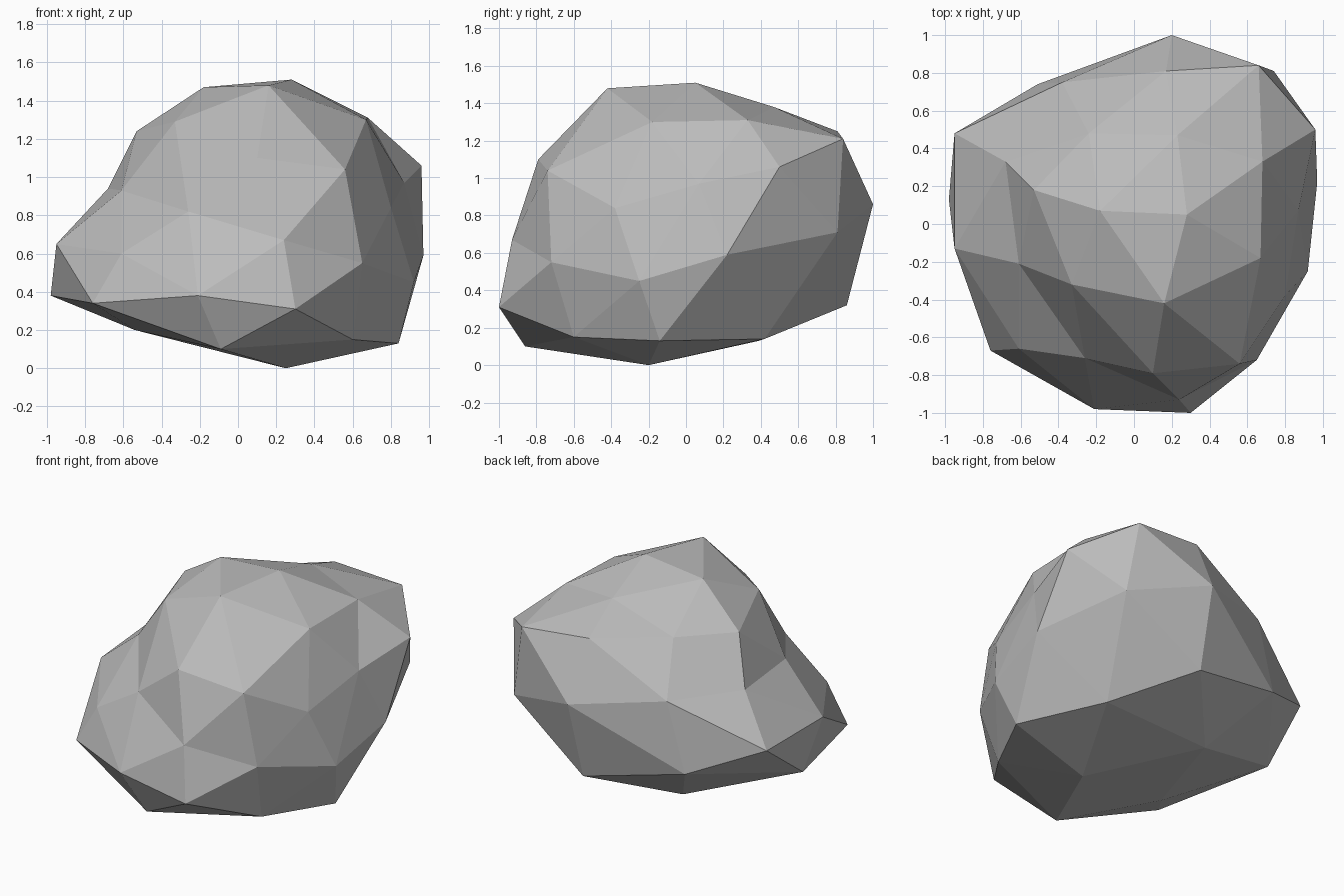
import bpy
import bmesh
from itertools import combinations

default_cube = bpy.data.objects.get("Cube")
if default_cube:
    bpy.data.objects.remove(default_cube, do_unlink=True)

# The boulder is a warped icosahedron, split once.
# Main corners of the boulder, one letter each.
corners = {
    "A": (.28, .05, 1.51),
    "B": (.1, -.79, 1.1),
    "C": (.8, -.38, .84),
    "D": (.3, -1, .31),
    "E": (.84, -.14, .13),
    "F": (.96, .5, 1.06),
    "G": (-.53, .18, 1.24),
    "H": (-.61, -.66, .6),
    "I": (-.54, -.38, .2),
    "J": (.17, .81, 1.25),
    "K": (-.95, .48, .65),
    "L": (.18, .86, .32),
}

# Break points of the edges that run between two corners.
crown_breaks = {
    "AB": (.16, -.42, 1.48),
    "AC": (.67, -.18, 1.3),
    "AF": (.68, .33, 1.31),
    "AG": (-.18, .07, 1.47),
    "AJ": (.23, .47, 1.38),
}
front_breaks = {
    "BC": (.56, -.74, 1.04),
    "BD": (.24, -.93, .67),
    "BG": (-.33, -.32, 1.29),
    "BH": (-.26, -.71, .82),
    "CD": (.65, -.72, .55),
    "DH": (-.21, -.98, .38),
}
side_breaks = {
    "CE": (.92, -.25, .45),
    "CF": (.87, .07, .97),
    "EF": (.97, .22, .59),
    "GH": (-.61, -.21, .93),
    "GK": (-.68, .33, .94),
    "HK": (-.95, -.13, .65),
    "IK": (-.98, .13, .38),
    "HI": (-.76, -.67, .34),
}
back_breaks = {
    "FJ": (.66, .84, 1.21),
    "FL": (.74, .81, .71),
    "GJ": (-.24, .48, 1.24),
    "JK": (-.38, .75, .94),
    "JL": (.2, 1, .86),
    "KL": (-.51, .74, .47),
}
base_breaks = {
    "DE": (.6, -.6, .15),
    "DI": (-.09, -.86, .1),
    "EI": (.25, -.2, 0),
    "EL": (.57, .42, .14),
    "IL": (-.25, .39, .13),
}
breaks = {**crown_breaks, **front_breaks, **side_breaks,
          **back_breaks, **base_breaks}


def make_material(name, colour):
    material = bpy.data.materials.new(name)
    material.use_nodes = True
    material.diffuse_color = colour
    shader = next(node for node in material.node_tree.nodes
                  if node.type == "BSDF_PRINCIPLED")
    shader.inputs["Base Color"].default_value = colour
    shader.inputs["Roughness"].default_value = 0.9
    return material


def build_boulder(name, material):
    bm = bmesh.new()
    vert = {key: bm.verts.new(point)
            for key, point in {**corners, **breaks}.items()}
    # Three corners joined to each other make one large facet of four triangles.
    for p, q, r in combinations(sorted(corners), 3):
        if p + q in breaks and q + r in breaks and p + r in breaks:
            pq, qr, pr = vert[p + q], vert[q + r], vert[p + r]
            bm.faces.new((vert[p], pq, pr))
            bm.faces.new((pq, vert[q], qr))
            bm.faces.new((pr, qr, vert[r]))
            bm.faces.new((pq, qr, pr))
    bmesh.ops.recalc_face_normals(bm, faces=bm.faces[:])
    mesh = bpy.data.meshes.new(name)
    bm.to_mesh(mesh)
    bm.free()
    mesh.materials.append(material)
    boulder = bpy.data.objects.new(name, mesh)
    bpy.context.collection.objects.link(boulder)
    return boulder


# Flat faceted grey stone
stone_grey = make_material("stone_grey", (0.5, 0.5, 0.5, 1))
build_boulder("boulder", stone_grey)
